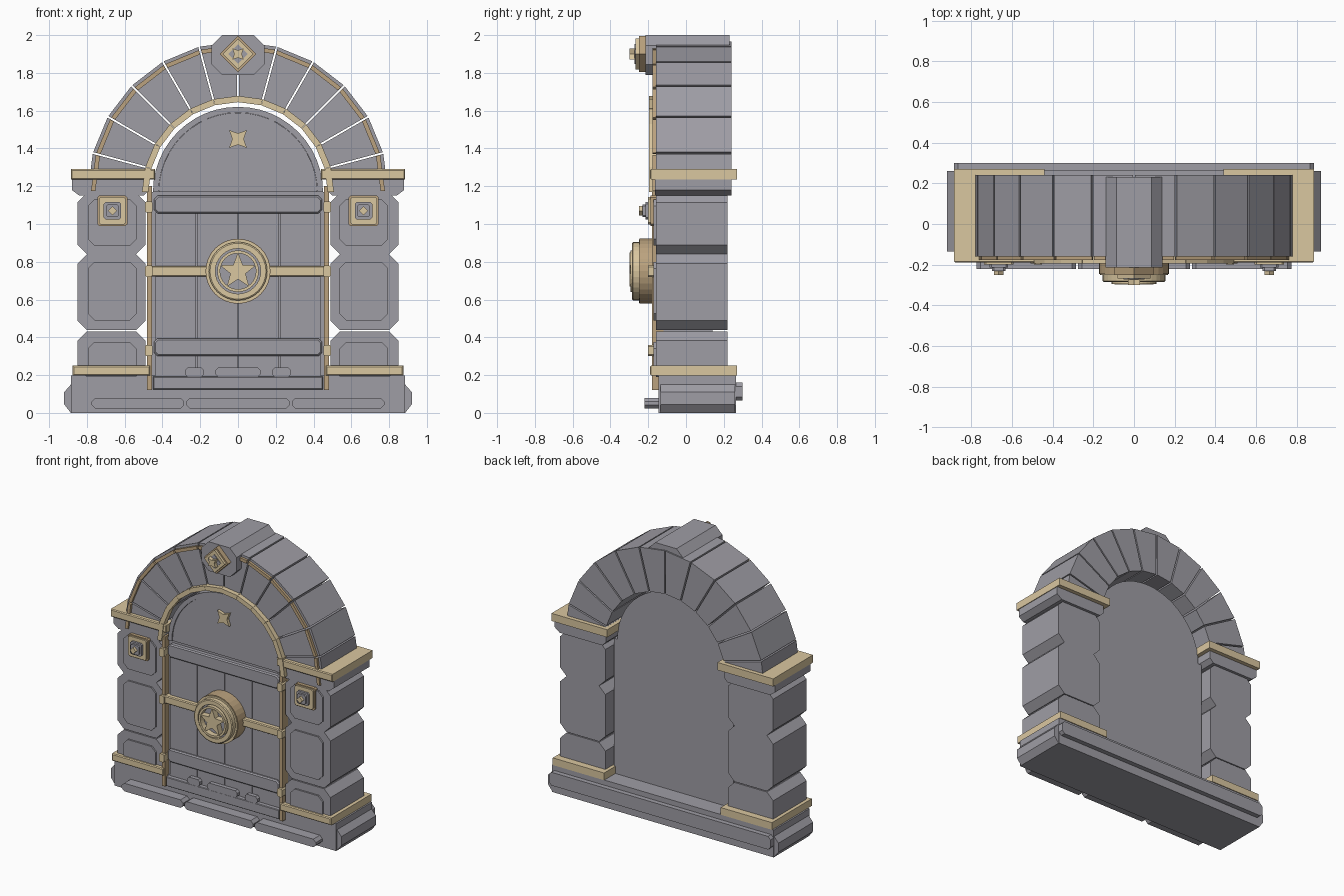
import bpy, bmesh, math
from math import sin, cos, pi, radians

if "Cube" in bpy.data.objects:
    bpy.data.objects.remove(bpy.data.objects["Cube"])


def material(name, rgb):
    m = bpy.data.materials.new(name)
    m.diffuse_color = (*rgb, 1)
    m.use_nodes = True
    m.node_tree.nodes["Principled BSDF"].inputs["Base Color"].default_value = m.diffuse_color
    return m


STONE = material("grey stone", (0.345, 0.338, 0.375))
GOLD = material("pale gold", (0.70, 0.57, 0.35))
BRONZE = material("dull bronze", (0.50, 0.365, 0.21))
CZ = 1.17  # height of the arch centre


def prism(name, pts, y0, y1, mat, bevel=0.0, mirror=1):
    """Extrude an x-z outline from y0 (front) to y1 (back)."""
    bm = bmesh.new()
    front = [bm.verts.new((x * mirror, y0, z)) for x, z in pts]
    back = [bm.verts.new((x * mirror, y1, z)) for x, z in pts]
    bm.faces.new(front)
    bm.faces.new(back[::-1])
    n = len(pts)
    for i in range(n):
        j = (i + 1) % n
        bm.faces.new((front[j], front[i], back[i], back[j]))
    bmesh.ops.recalc_face_normals(bm, faces=bm.faces)
    if bevel:  # chamfer the front rim only
        rim = [e for e in bm.edges if all(v.co.y == front[0].co.y for v in e.verts)]
        bmesh.ops.bevel(bm, geom=rim, offset=bevel, segments=1, affect='EDGES', profile=0.5)
    me = bpy.data.meshes.new(name)
    bm.to_mesh(me)
    bm.free()
    me.materials.append(mat)
    ob = bpy.data.objects.new(name, me)
    bpy.context.collection.objects.link(ob)
    return ob


def octa(x0, x1, z0, z1, c):
    """Rectangle with cut corners."""
    return [(x0 + c, z0), (x1 - c, z0), (x1, z0 + c), (x1, z1 - c),
            (x1 - c, z1), (x0 + c, z1), (x0, z1 - c), (x0, z0 + c)]


def rect(x0, x1, z0, z1):
    return [(x0, z0), (x1, z0), (x1, z1), (x0, z1)]


def arc(r, a0, a1, n, cz=CZ):
    return [(r * cos(a0 + (a1 - a0) * i / n), cz + r * sin(a0 + (a1 - a0) * i / n))
            for i in range(n + 1)]


def band(r0, r1, a0, a1, n=1, gap=0.0):
    g0, g1 = gap / r0, gap / r1
    return arc(r1, a0 + g1, a1 - g1, n) + arc(r0, a0 + g0, a1 - g0, n)[::-1]


def star(n, r1, r0, cz, turn):
    return [((r0 if i % 2 else r1) * cos(turn + pi * i / n),
             cz + (r0 if i % 2 else r1) * sin(turn + pi * i / n)) for i in range(2 * n)]


def diamond(r, cz, cx=0.0):
    return [(cx + r, cz), (cx, cz + r), (cx - r, cz), (cx, cz - r)]


def lathe(name, profile, cz, mat, n=32):
    """Turn a (radius, y) profile about a y-axis through (0, cz)."""
    bm = bmesh.new()
    rings = [[bm.verts.new((r * cos(2 * pi * i / n), y, cz + r * sin(2 * pi * i / n)))
              for i in range(n)] for r, y in profile]
    for a, b in zip(rings, rings[1:] + rings[:1]):
        for i in range(n):
            j = (i + 1) % n
            bm.faces.new((a[i], a[j], b[j], b[i]))
    bmesh.ops.recalc_face_normals(bm, faces=bm.faces)
    me = bpy.data.meshes.new(name)
    bm.to_mesh(me)
    bm.free()
    me.materials.append(mat)
    bpy.context.collection.objects.link(bpy.data.objects.new(name, me))


# Plinth with bulging ends, back ledge, door sill and front step slabs
prism("plinth_core", rect(-0.885, 0.885, 0, 0.197), -0.145, 0.265, STONE)
prism("plinth_ends", [(-0.885, 0), (0.885, 0), (0.92, 0.045), (0.92, 0.11), (0.885, 0.15),
                      (-0.885, 0.15), (-0.92, 0.11), (-0.92, 0.045)], -0.135, 0.26, STONE)
prism("plinth_back_ledge", octa(-0.885, 0.885, 0.065, 0.16, 0.02), 0.26, 0.30, STONE)
prism("door_sill", rect(-0.45, 0.45, 0.125, 0.192), -0.178, -0.1, STONE, 0.004)
for x0, x1 in ((-0.775, -0.285), (-0.275, 0.275), (0.285, 0.775)):
    prism("step_slab", octa(x0, x1, 0.022, 0.08, 0.02), -0.22, -0.14, STONE)

# Pillars, built for the left side and mirrored to the right
for s in (1, -1):
    for z0, z1 in ((0.19, 0.432), (0.438, 0.84), (0.84, 1.165)):
        prism("pillar_block", octa(-0.85, -0.49, z0, z1, 0.05), -0.16, 0.22, STONE, 0, s)
    for z0, z1 in ((0.2, 0.375), (0.49, 0.8), (0.885, 1.13)):
        prism("pillar_panel", octa(-0.795, -0.537, z0, z1, 0.035), -0.172, -0.15, STONE, 0, s)
    prism("pillar_base_trim", rect(-0.875, -0.465, 0.198, 0.25), -0.19, 0.27, GOLD, 0.006, s)
    prism("capital_neck", [(-0.84, 1.15), (-0.5, 1.15), (-0.47, 1.18), (-0.47, 1.235),
                           (-0.88, 1.235), (-0.88, 1.18)], -0.165, 0.24, STONE, 0, s)
    prism("capital_trim", rect(-0.885, -0.44, 1.235, 1.29), -0.19, 0.27, GOLD, 0.006, s)
    # Square rosette
    cx, cz = -0.665, 1.07
    for r, y, m in ((0.08, -0.188, BRONZE), (0.072, -0.2, GOLD), (0.046, -0.215, STONE),
                    (0.034, -0.23, STONE)):
        prism("rosette_tier", octa(cx - r, cx + r, cz - r, cz + r, 0.01), y, -0.15, m, 0, s)
    prism("rosette_gem", diamond(0.024, cz, cx), -0.25, -0.2, GOLD, 0, s)
    # Door side strip with clasps
    prism("door_side_strip", rect(-0.482, -0.456, 0.12, 1.2), -0.18, -0.12, BRONZE, 0, s)
    for z in (0.33, 0.75, 1.09):
        prism("door_clasp", octa(-0.492, -0.452, z - 0.03, z + 0.03, 0.008), -0.2, -0.14,
              GOLD, 0, s)

# Arch stones and trims
STEP = radians(15)
for i in range(12):
    a0, a1 = i * STEP, (i + 1) * STEP
    prism("arch_stone", band(0.485, 0.795, a0, a1, 1, 0.005), -0.16, 0.24, STONE)
    prism("arch_outer_trim", band(0.755, 0.778, a0, a1, 1, 0.006), -0.178, -0.15, BRONZE)
    prism("arch_inner_trim", band(0.475, 0.508, a0, a1, 1, 0.0005), -0.195, -0.15, GOLD)

# Keystone with diamond badge
prism("keystone", octa(-0.14, 0.14, 1.79, 2.0, 0.055), -0.215, 0.23, STONE)
prism("keystone_diamond", diamond(0.096, 1.9), -0.25, -0.2, BRONZE)
prism("keystone_diamond_face", diamond(0.082, 1.9), -0.268, -0.24, GOLD)
prism("keystone_diamond_centre", diamond(0.052, 1.9), -0.273, -0.25, STONE)
prism("keystone_star", star(4, 0.042, 0.02, 1.9, pi / 4), -0.3, -0.26, GOLD)

# Door slab, raised rim and planks
prism("door_slab", [(-0.478, 0.15), (0.478, 0.15), (0.478, 1.17)] + arc(0.45, 0, pi, 24)
      + [(-0.478, 1.17)], -0.135, 0.14, STONE)
prism("door_arch_rim", band(0.42, 0.45, 0, pi, 24), -0.155, -0.12, STONE)
prism("door_tympanum", arc(0.419, 0, pi, 24), -0.148, -0.12, STONE)
for i in range(4):
    x = -0.44 + 0.22 * i
    prism("door_plank", rect(x + 0.002, x + 0.218, 0.195, 1.06), -0.152, -0.12, STONE)
for z in (0.3, 1.055):
    prism("door_rail", octa(-0.445, 0.445, z, z + 0.095, 0.02), -0.17, -0.12, STONE, 0.008)
for x0, x1 in ((-0.28, -0.18), (-0.12, 0.12), (0.18, 0.28)):
    prism("door_foot_bar", octa(x0, x1, 0.19, 0.24, 0.015), -0.18, -0.12, STONE)
prism("door_star", star(4, 0.066, 0.03, 1.45, pi / 4), -0.17, -0.12, GOLD)

# Locking bar and round boss
prism("locking_bar", rect(-0.47, 0.47, 0.722, 0.778), -0.185, -0.14, GOLD, 0.006)
lathe("boss_wheel", [(0.12, -0.14), (0.168, -0.14), (0.168, -0.25), (0.155, -0.25),
                     (0.155, -0.28), (0.148, -0.285), (0.12, -0.285)], 0.75, GOLD)
lathe("boss_bronze_rim", [(0.15, -0.15), (0.172, -0.15), (0.172, -0.245), (0.15, -0.245)],
      0.75, BRONZE)
prism("boss_floor", arc(0.125, 0, 2 * pi * 31 / 32, 31, 0.75), -0.255, -0.14, STONE)
lathe("boss_inner_ring", [(0.095, -0.24), (0.11, -0.24), (0.11, -0.295), (0.095, -0.295)],
      0.75, GOLD)
prism("boss_star", star(5, 0.1, 0.042, 0.75, pi / 2), -0.298, -0.24, GOLD)
